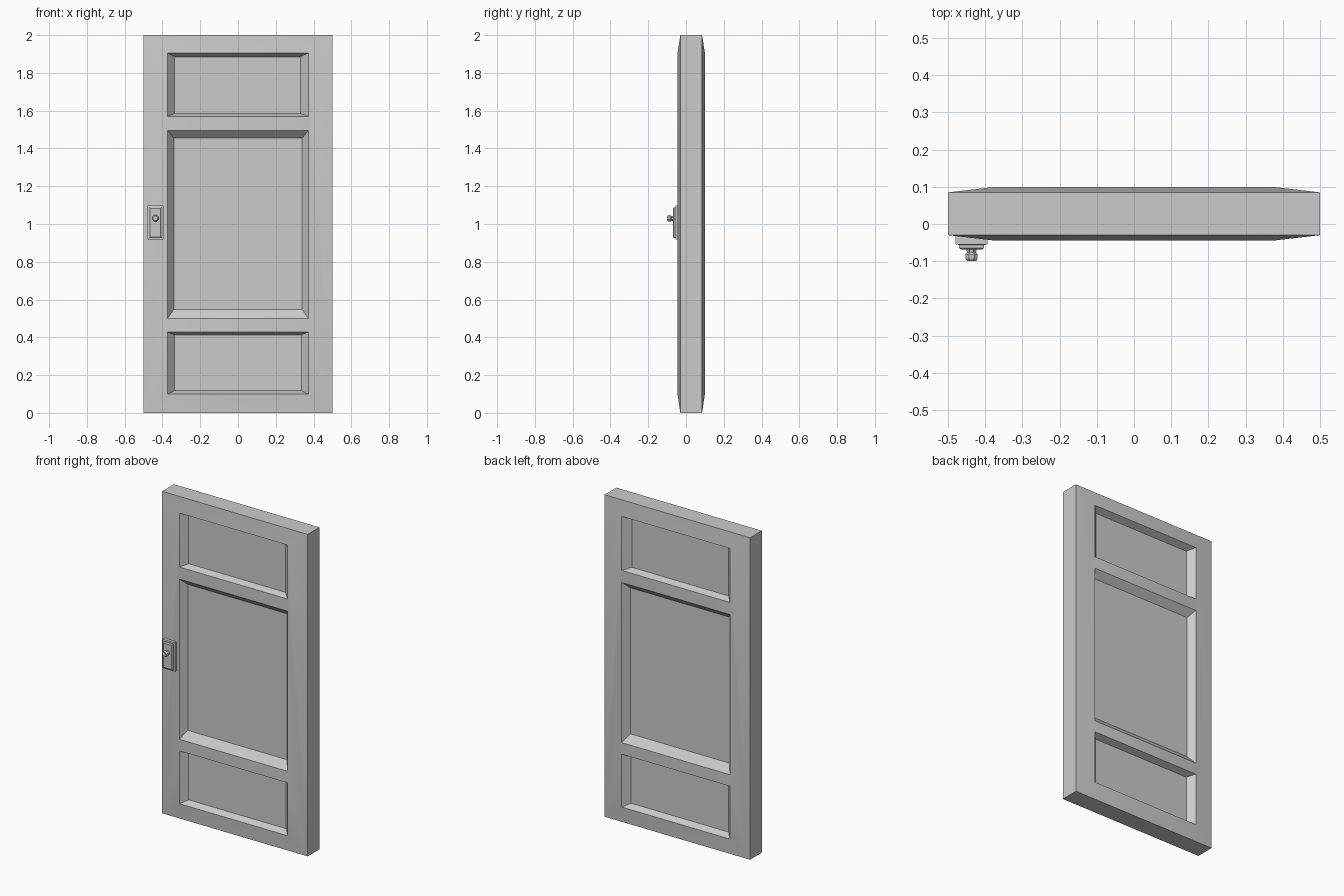
import bpy, bmesh, math
from mathutils import Matrix

if "Cube" in bpy.data.objects:
    bpy.data.objects.remove(bpy.data.objects["Cube"])

MID = 0.0275            # mid plane of the slab
EDGE, FACE, DEEP = 0.0575, 0.0725, 0.04   # half thickness at rim, at frame, recess depth
OX = 0.372
# opening z range, inner panel (x0, x1, z0, z1)
PANELS = [((0.10, 0.428), (-0.335, 0.335, 0.118, 0.412)),
          ((0.50, 1.495), (-0.34, 0.34, 0.548, 1.455)),
          ((1.57, 1.905), (-0.335, 0.33, 1.585, 1.885))]


def finish(bm, name, smooth=None):
    bmesh.ops.remove_doubles(bm, verts=bm.verts, dist=1e-5)
    bmesh.ops.recalc_face_normals(bm, faces=bm.faces)
    me = bpy.data.meshes.new(name)
    bm.to_mesh(me)
    bm.free()
    ob = bpy.data.objects.new(name, me)
    bpy.context.collection.objects.link(ob)
    if smooth:
        bpy.ops.object.select_all(action='DESELECT')
        ob.select_set(True)
        bpy.context.view_layer.objects.active = ob
        bpy.ops.object.shade_smooth_by_angle(angle=math.radians(smooth))
    return ob


def rect(bm, x0, x1, z0, z1, y):
    return [bm.verts.new((x, y, z)) for x, z in ((x0, z0), (x1, z0), (x1, z1), (x0, z1))]


def bridge(bm, a, b):
    n = len(a)
    for i in range(n):
        bm.faces.new((a[i], a[(i + 1) % n], b[(i + 1) % n], b[i]))


# Door slab: same panelled face on both sides, joined by the rim
bm = bmesh.new()
rims = []
for side in (-1, 1):
    rim = rect(bm, -0.5, 0.5, 0, 2, MID + side * EDGE)
    rims.append(rim)
    opens = []
    for (z0, z1), inner in PANELS:
        o = rect(bm, -OX, OX, z0, z1, MID + side * FACE)
        p = rect(bm, *inner, MID + side * (FACE - DEEP))
        bridge(bm, o, p)
        bm.faces.new(p)
        opens.append(o)
    # rails between panels
    for lo, hi in zip(opens, opens[1:]):
        bm.faces.new((lo[3], lo[2], hi[1], hi[0]))
    # sloping outer frame: bottom, top, left, right
    bm.faces.new((rim[0], rim[1], opens[0][1], opens[0][0]))
    bm.faces.new((rim[3], rim[2], opens[2][2], opens[2][3]))
    for bot, top in ((0, 3), (1, 2)):
        col = [v for o in opens for v in (o[bot], o[top])]
        bm.faces.new([rim[top], rim[bot]] + col)
bridge(bm, *rims)
finish(bm, "door_panel", 20)

# Lock plate: stepped, bevelled block
bm = bmesh.new()
CX, CZ = -0.437, 1.007
rings = [rect(bm, CX - w, CX + w, CZ - h, CZ + h, y) for w, h, y in
         ((0.043, 0.09, -0.025), (0.043, 0.09, -0.055),
          (0.034, 0.081, -0.056), (0.034, 0.081, -0.064), (0.028, 0.075, -0.069))]
for a, b in zip(rings, rings[1:]):
    bridge(bm, a, b)
bm.faces.new(rings[0])
bm.faces.new(rings[-1])
finish(bm, "lock_plate")

# Knob: eight-sided turned profile along -y
bm = bmesh.new()
prev = None
for r, y in ((0.016, -0.066), (0.013, -0.076), (0.018, -0.082), (0.018, -0.093), (0.013, -0.1)):
    ring = [bm.verts.new((CX + r * math.cos(a), y, 1.03 + r * math.sin(a)))
            for a in (math.pi / 8 + i * math.pi / 4 for i in range(8))]
    if prev:
        bridge(bm, prev, ring)
    else:
        bm.faces.new(ring)
    prev = ring
bm.faces.new(prev)
finish(bm, "door_knob")
